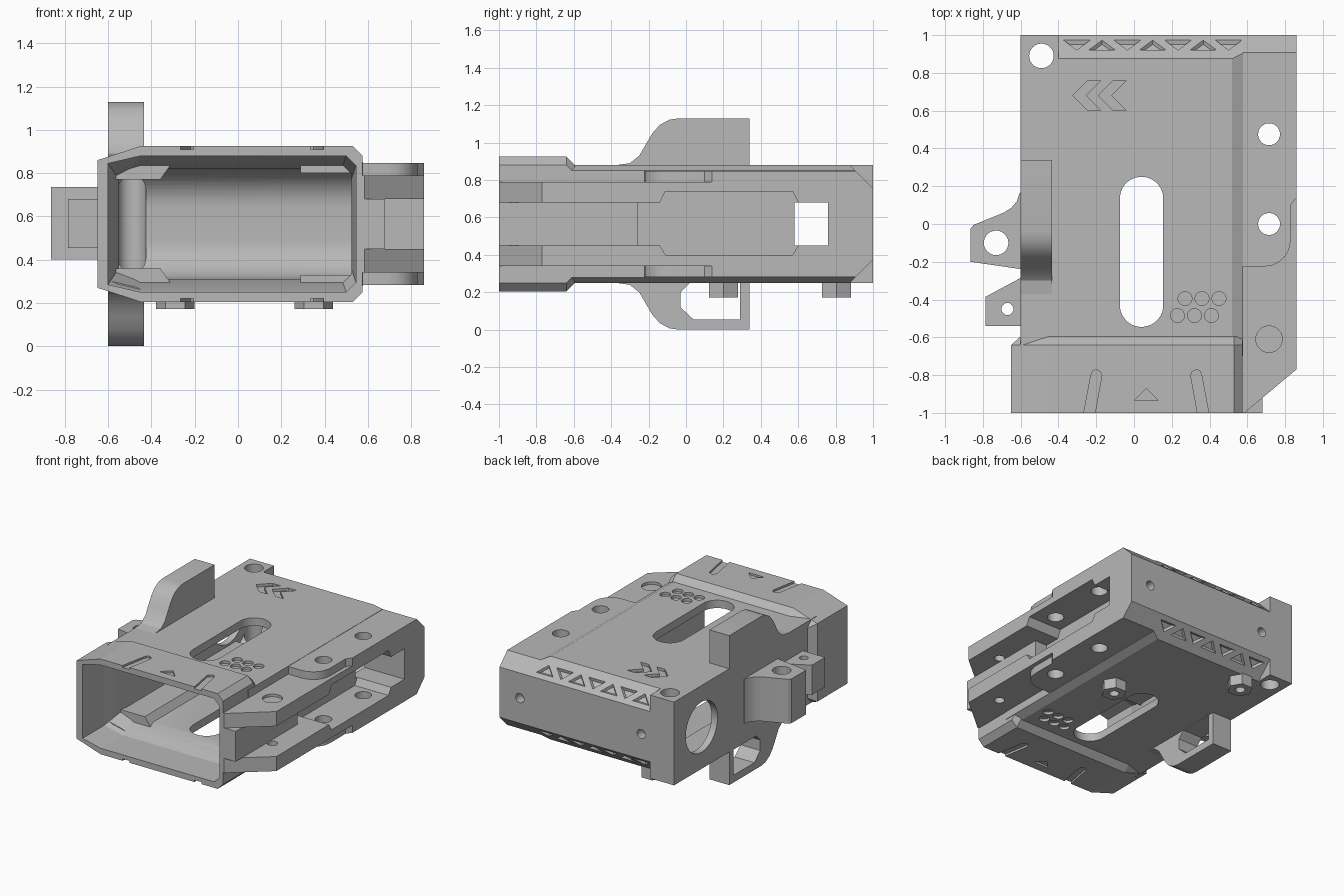
import bpy, bmesh, math
from mathutils import Vector

if "Cube" in bpy.data.objects:
    bpy.data.objects.remove(bpy.data.objects["Cube"])

MID = 0.565          # height of the horizontal symmetry plane
grey = bpy.data.materials.new("matte grey")
grey.use_nodes = True
grey.diffuse_color = (0.48, 0.48, 0.48, 1)
grey.node_tree.nodes["Principled BSDF"].inputs["Base Color"].default_value = (0.48, 0.48, 0.48, 1)


def prism(pts, axis, a, b):
    """Two rings of a profile extruded along an axis."""
    place = {"x": lambda p, t: (t, p[0], p[1]),
             "y": lambda p, t: (p[0], t, p[1]),
             "z": lambda p, t: (p[0], p[1], t)}[axis]
    return [[place(p, t) for p in pts] for t in (a, b)]


def box(x0, x1, y0, y1, z0, z1):
    return prism([(x0, y0), (x1, y0), (x1, y1), (x0, y1)], "z", z0, z1)


def circle(cx, cy, r, n=32):
    return [(cx + r * math.cos(math.tau * i / n), cy + r * math.sin(math.tau * i / n)) for i in range(n)]


def flip(rings):
    """Mirror rings across the horizontal symmetry plane."""
    return [[(x, y, 2 * MID - z) for x, y, z in ring] for ring in rings]


def both(rings):
    return [rings, flip(rings)]


def solid(name, lofts):
    """One object from a list of lofted ring sets."""
    bm = bmesh.new()
    for rings in lofts:
        loops = [[bm.verts.new(p) for p in ring] for ring in rings]
        faces = [bm.faces.new(loops[0]), bm.faces.new(loops[-1])]
        for lo, hi in zip(loops, loops[1:]):
            n = len(lo)
            faces += [bm.faces.new((lo[i], lo[(i + 1) % n], hi[(i + 1) % n], hi[i])) for i in range(n)]
        bmesh.ops.recalc_face_normals(bm, faces=faces)
    me = bpy.data.meshes.new(name)
    bm.to_mesh(me)
    bm.free()
    me.materials.append(grey)
    ob = bpy.data.objects.new(name, me)
    bpy.context.collection.objects.link(ob)
    return ob


def cut(lofts, *targets):
    """Subtract lofted shapes from the targets."""
    cutter = solid("cutter", lofts)
    cutter.hide_render = True
    for ob in targets:
        mod = ob.modifiers.new("cut", "BOOLEAN")
        mod.operation = "DIFFERENCE"
        mod.solver = "EXACT"
        mod.use_self = len(lofts) > 1
        mod.object = cutter
        bpy.ops.object.select_all(action="DESELECT")
        bpy.context.view_layer.objects.active = ob
        ob.select_set(True)
        bpy.ops.object.modifier_apply(modifier=mod.name)
    bpy.data.objects.remove(cutter)


# Main body and the thicker collar that ramps down onto it
half = [(-0.6, 0.72), (-0.6, 0.88), (0.52, 0.88), (0.578, 0.85)]
body_profile = half + [(x, 2 * MID - z) for x, z in reversed(half)]
body = solid("body", [prism(body_profile, "y", -0.7, 1)])


def collar_ring(y, left, side_z, top, right):
    upper = [(left, side_z), (-0.45, top), (right - 0.045, top), (right, top - 0.045)]
    return [(x, y, z) for x, z in upper + [(x, 2 * MID - z) for x, z in reversed(upper)]]


collar = solid("front_collar", [[collar_ring(-1, -0.65, 0.86, 0.925, 0.575),
                                 collar_ring(-0.64, -0.65, 0.86, 0.925, 0.575),
                                 collar_ring(-0.595, -0.6, 0.83, 0.88, 0.575)]])

# Side rail: tall rear part with a curved step, thin front flanges
step = [(0.57, -0.225), (0.69, -0.225)]
step += [(0.69 + 0.14 * math.sin(a), -0.085 - 0.14 * math.cos(a)) for a in (0.3, 0.6, 0.9, 1.2, 1.57)]
step += [(0.83, 0.1), (0.86, 0.14), (0.86, 1), (0.57, 1)]
rail = solid("side_rail", [prism(step, "z", 0.282, 0.848)])
wedge = [(0.57, -1), (0.585, -1), (0.86, -0.77), (0.86, 0.2), (0.57, 0.2)]
flanges = solid("front_flanges", both(prism(wedge, "z", 0.68, 0.79)))
solid("flange_spacer", [box(0.57, 0.68, -1, -0.26, 0.45, 0.68)])

# Hollow interior with a flared mouth and a rounded far end
end = [(0.72 + 0.18 * math.sin(a), 0.64 + 0.18 * math.cos(a)) for a in [i * math.pi / 20 for i in range(11)]]
well = [(-0.6, 0.82)] + end
well += [(y, 2 * MID - z) for y, z in reversed(well)]
cut([prism(well, "x", -0.55, 0.525)], body, collar)
mouth = [collar_ring(-1.05, -0.6, 0.845, 0.88, 0.545),
         collar_ring(-0.74, -0.6, 0.845, 0.88, 0.545),
         collar_ring(-0.55, -0.55, 0.77, 0.82, 0.525)]
cut([mouth], body, collar)

# Guide ledges inside the well
ledge = [(-0.57, 0.84), (-0.31, 0.84), (-0.36, 0.77), (-0.57, 0.77)]
solid("left_guides", both(prism(ledge, "y", -0.6, 0.76)))
solid("right_guides", both(box(0.29, 0.54, -0.6, 0.7, 0.8, 0.84)))

# Long window through top and bottom
stadium = [(0.04 + 0.115 * math.cos(a), (0.135 if a < math.pi else -0.43) + 0.115 * math.sin(a))
           for a in [math.pi * (i + 0.5) / 16 for i in range(32)]]
cut([prism(stadium, "z", 0.1, 1)], body)

# Rear bevels above and below, leaving the square corner boss
bevel = prism([(0.865, 0.89), (1.115, 0.89), (1.115, 0.64)], "x", -0.4, 1)
for loft in both(bevel):
    cut([loft], body, rail)

# Rail channel, wide pocket and the opening through the wall
pocket = [(-0.14, 0.45), (-0.11, 0.4), (0.57, 0.4), (0.6, 0.45), (0.6, 0.68), (0.57, 0.74), (-0.11, 0.74), (-0.14, 0.68)]
cut([box(0.5, 1, 0.58, 0.76, 0.45, 0.68)], body)
cut([box(0.5, 1, -1.1, 0.76, 0.45, 0.68)], rail)
cut([prism(pocket, "x", 0.5, 1)], rail, flanges)

# Round hole in the left wall and vertical screw holes
cut([prism(circle(0.67, MID, 0.19, 48), "x", -0.7, -0.5)], body)
cut([prism(circle(-0.49, 0.89, 0.065), "z", 0.1, 1)], body)
cut([prism(circle(0.715, y, 0.058), "z", 0.1, 1) for y in (0, 0.475)], rail, flanges)
cut([prism(circle(0.715, -0.61, 0.036), "z", 0.1, 0.73), prism(circle(0.715, -0.61, 0.07), "z", 0.77, 1)], flanges)
cut([prism(circle(x, MID, 0.035, 20), "y", 0.93, 1.1) for x in (-0.325, 0.69)], body, rail)

# Engraved dots, chevrons and collar marks
dots = []
for row, (x0, y) in enumerate([(0.27, -0.395), (0.23, -0.485)]):
    for i in range(3):
        dots += both(prism(circle(x0 + 0.09 * i, y, 0.037, 20), "z", 0.86, 0.95))
cut(dots, body)
chevron = [(0, 0), (0.08, 0.08), (0.15, 0.08), (0.07, 0), (0.15, -0.08), (0.08, -0.08)]
cut([prism([(x + dx, y + 0.68) for x, y in chevron], "z", 0.86, 0.95) for dx in (-0.325, -0.19)], body)

marks = both(prism([(0.0, -0.935), (0.13, -0.935), (0.065, -0.87)], "z", 0.91, 1))
for s in (-1, 1):
    slit = [(0.34, -1.05), (0.28, -1.05), (0.235, -0.8), (0.243, -0.782), (0.265, -0.77), (0.285, -0.78), (0.293, -0.8)]
    marks += both(prism([(0.065 + s * x, y) for x, y in slit], "z", 0.91, 1))
cut(marks, collar)

# Row of tapered triangular pockets on the rear bevels
pockets = []
normal = Vector((0, 1, 1)).normalized()
for i in range(7):
    cx, s = -0.303 + 0.134 * i, (1 if i % 2 == 0 else -1)
    rings = []
    for k, depth in ((1.1, 0.005), (0.65, -0.018)):
        shape = [(-0.07, 0.026), (0.07, 0.026), (0, -0.026)]
        ring = [Vector((cx + k * u, 0.947 + s * k * v, 1.755 - 0.947 - s * k * v)) + normal * depth for u, v in shape]
        rings.append([tuple(p) for p in ring])
    pockets += both(rings)
cut(pockets, body)

# Tall fin above and matching open loop below
fin = [(-0.37, 0.86), (-0.37, 0.88), (-0.3, 0.89), (-0.25, 0.93), (-0.215, 0.99), (-0.18, 1.05),
       (-0.14, 1.095), (-0.09, 1.122), (-0.04, 1.13), (0.34, 1.13), (0.34, 0.86)]
upper = prism(fin, "x", -0.6, -0.435)
upper_fin = solid("upper_fin", [upper])
lower_loop = solid("lower_loop", [flip(upper)])
gap = [(-0.03, 0.2), (-0.03, 0.12), (0.04, 0.055), (0.29, 0.055), (0.29, 0.249), (0.02, 0.249)]
cut([prism(gap, "x", -0.7, -0.3)], lower_loop)

# Lugs on the left side
lug = [(-0.59, 0.17), (-0.605, 0.165), (-0.62, 0.12), (-0.65, 0.085), (-0.69, 0.06),
       (-0.85, -0.005), (-0.865, -0.025), (-0.865, -0.2), (-0.59, -0.24)]
large_lug = solid("large_lug", [prism(lug, "z", 0.4, 0.735)])
cut([prism(circle(-0.73, -0.1, 0.065), "z", 0.1, 1)], large_lug)
small_lug = solid("small_lug", [prism([(-0.59, -0.28), (-0.785, -0.385), (-0.785, -0.54), (-0.59, -0.54)], "z", 0.455, 0.68)])
cut([prism(circle(-0.67, -0.45, 0.032, 20), "z", 0.1, 1)], small_lug)

# Hexagonal posts underneath
for name, x, y in (("rear_post", -0.29, 0.805), ("middle_post", 0.35, 0.2)):
    post = solid(name, [prism(circle(x, y, 0.09, 6), "z", 0.172, 0.27)])
    cut([prism(circle(x, y, 0.035, 20), "z", 0.1, 0.24)], post)

# Smooth the curves, keep the hard edges
bpy.ops.object.select_all(action="DESELECT")
for ob in (body, rail, upper_fin, lower_loop, large_lug):
    ob.select_set(True)
bpy.context.view_layer.objects.active = body
bpy.ops.object.shade_smooth_by_angle(angle=math.radians(25))
